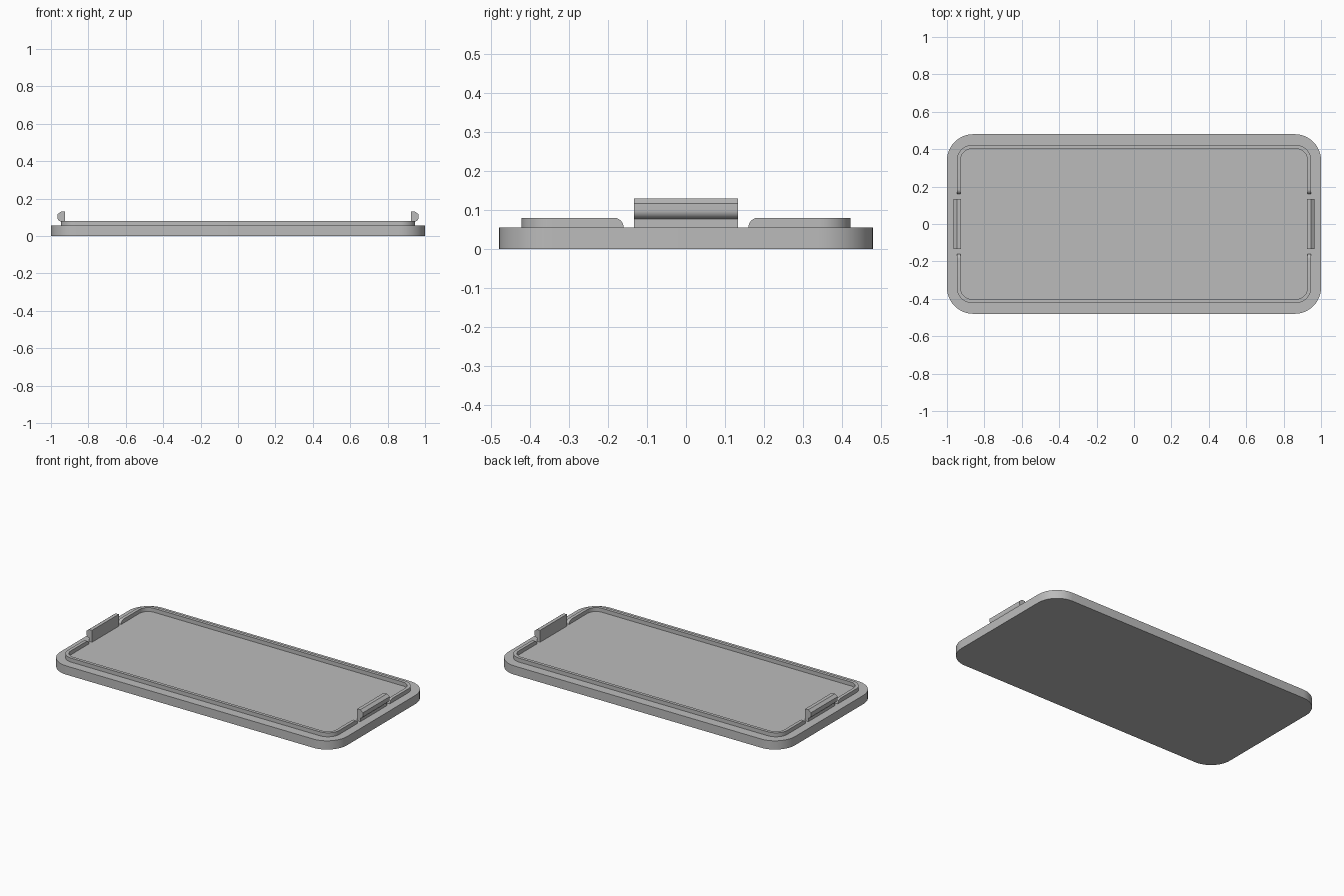
import bpy, bmesh
from math import sin, cos, pi

cube = bpy.data.objects.get("Cube")
if cube:
    bpy.data.objects.remove(cube, do_unlink=True)

BASE_TOP, LIP_TOP = 0.055, 0.08
GREY = (0.5, 0.5, 0.5, 1)
mat = bpy.data.materials.new("grey_plastic")
mat.use_nodes = True
mat.diffuse_color = GREY
mat.node_tree.nodes["Principled BSDF"].inputs["Base Color"].default_value = GREY


def finish(bm, name):
    """Turn a bmesh into a smooth-shaded object with sharp edges kept."""
    bmesh.ops.recalc_face_normals(bm, faces=bm.faces)
    mesh = bpy.data.meshes.new(name)
    bm.to_mesh(mesh)
    bm.free()
    mesh.materials.append(mat)
    obj = bpy.data.objects.new(name, mesh)
    bpy.context.collection.objects.link(obj)
    bpy.ops.object.select_all(action='DESELECT')
    bpy.context.view_layer.objects.active = obj
    obj.select_set(True)
    bpy.ops.object.shade_smooth_by_angle(angle=pi / 6)
    return obj


def arc(cx, cy, r, start, end, steps=12):
    angles = [start + (end - start) * i / steps for i in range(steps + 1)]
    return [(cx + r * cos(a), cy + r * sin(a)) for a in angles]


def extrude(points, vector, name):
    """Solid prism from a closed outline of 3D points."""
    bm = bmesh.new()
    face = bm.faces.new([bm.verts.new(p) for p in points])
    top = bmesh.ops.extrude_face_region(bm, geom=[face], use_keep_orig=True)
    verts = [v for v in top["geom"] if isinstance(v, bmesh.types.BMVert)]
    bmesh.ops.translate(bm, verts=verts, vec=vector)
    return finish(bm, name)


# Base plate with rounded corners
HX, HY, R = 1.0, 0.48, 0.14
outline = []
for i, (sx, sy) in enumerate([(1, 1), (-1, 1), (-1, -1), (1, -1)]):
    outline += arc(sx * (HX - R), sy * (HY - R), R, i * pi / 2, (i + 1) * pi / 2)
extrude([(x, y, 0) for x, y in outline], (0, 0, BASE_TOP), "base_plate")


# Raised lip: two U-shaped walls whose ends round down to the plate
def lip(name, side):
    lx, ly, r, wall, gap = 0.947, 0.422, 0.08, 0.02, 0.16
    drop = LIP_TOP - BASE_TOP
    quarter = arc(gap + drop, BASE_TOP, drop, pi, pi / 2, 8)
    right = [(lx, lx - wall, y, y, z) for y, z in quarter]
    outer = arc(lx - r, ly - r, r, 0, pi / 2)
    inner = arc(lx - r, ly - r, r - wall, 0, pi / 2)
    right += [(o[0], i[0], o[1], i[1], LIP_TOP) for o, i in zip(outer, inner)]
    left = [(-xo, -xi, yo, yi, z) for xo, xi, yo, yi, z in reversed(right)]

    bm = bmesh.new()
    rings = []
    for xo, xi, yo, yi, z in right + left:
        corners = [(xo, yo, BASE_TOP - 0.004), (xo, yo, z),
                   (xi, yi, z), (xi, yi, BASE_TOP - 0.004)]
        rings.append([bm.verts.new((x, side * y, h)) for x, y, h in corners])
    for a, b in zip(rings, rings[1:]):
        for k in range(4):
            n = (k + 1) % 4
            bm.faces.new((a[k], a[n], b[n], b[k]))
    bm.faces.new(rings[0])
    bm.faces.new(rings[-1])
    finish(bm, name)


lip("back_lip", 1)
lip("front_lip", -1)

# Snap clips: upright tab with an outward hook, extruded along y
HALF = 0.133
hook = [(0.925, BASE_TOP - 0.004), (0.947, BASE_TOP - 0.004), (0.947, 0.077)]
hook += arc(0.943, 0.099, 0.022, -pi / 3, 0, 6)
hook += [(0.965, 0.116), (0.947, 0.13), (0.925, 0.13)]
for name, side in (("left_clip", 1), ("right_clip", -1)):
    extrude([(side * x, -HALF, z) for x, z in hook], (0, 2 * HALF, 0), name)
